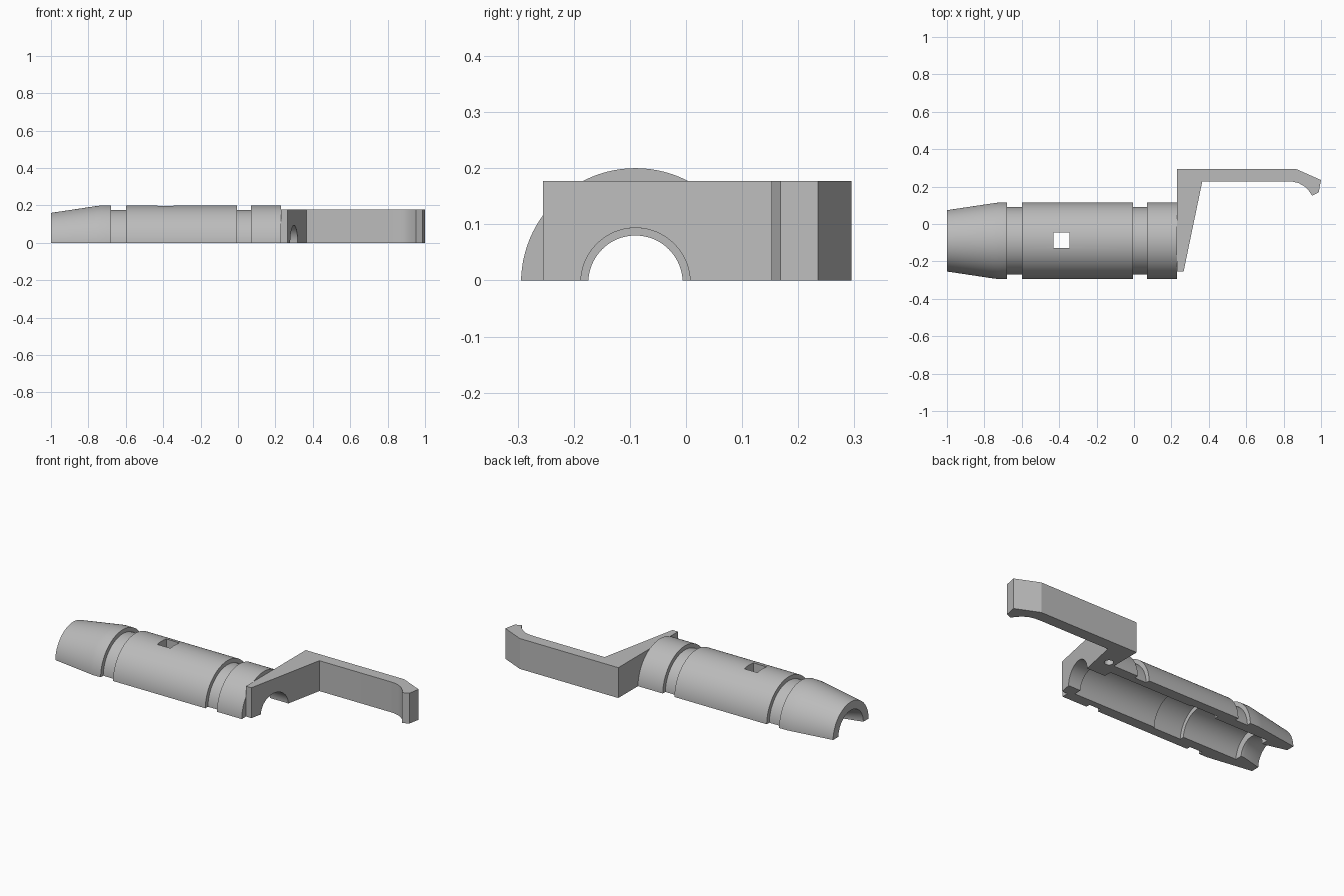
import bpy
import bmesh
from math import pi
from mathutils import Matrix, Vector

if "Cube" in bpy.data.objects:
    bpy.data.objects.remove(bpy.data.objects["Cube"])

AXIS = Vector((0, -0.09, -0.004))  # bore axis, just below the split face

grey = bpy.data.materials.new("plain grey")
grey.use_nodes = True
grey.diffuse_color = (0.5, 0.5, 0.5, 1)
grey.node_tree.nodes["Principled BSDF"].inputs["Base Color"].default_value = (0.5, 0.5, 0.5, 1)


def make(name, bm):
    bmesh.ops.recalc_face_normals(bm, faces=bm.faces)
    mesh = bpy.data.meshes.new(name)
    bm.to_mesh(mesh)
    bm.free()
    mesh.materials.append(grey)
    obj = bpy.data.objects.new(name, mesh)
    bpy.context.collection.objects.link(obj)
    return obj


def cutter_box(center, size):
    bm = bmesh.new()
    bmesh.ops.create_cube(bm, size=1, matrix=Matrix.Translation(center) @ Matrix.Diagonal((*size, 1)))
    return make("cutter", bm)


def cutter_rod(center, radius, length, along_x=False):
    bm = bmesh.new()
    turn = Matrix.Rotation(pi / 2, 4, "Y") if along_x else Matrix()
    bmesh.ops.create_cone(bm, cap_ends=True, segments=64, radius1=radius, radius2=radius,
                          depth=length, matrix=Matrix.Translation(center) @ turn)
    return make("cutter", bm)


def cut(obj, cutter):
    mod = obj.modifiers.new("cut", "BOOLEAN")
    mod.operation = "DIFFERENCE"
    mod.solver = "EXACT"
    mod.object = cutter
    cutter.hide_render = True
    bpy.context.view_layer.update()
    shape = bpy.data.meshes.new_from_object(obj.evaluated_get(bpy.context.evaluated_depsgraph_get()))
    obj.modifiers.clear()
    obj.data = shape
    bpy.data.objects.remove(cutter)


def smooth(obj):
    bpy.ops.object.select_all(action="DESELECT")
    obj.select_set(True)
    bpy.context.view_layer.objects.active = obj
    bpy.ops.object.shade_smooth_by_angle(angle=0.4)


# Half barrel: turned wall section (x, radius), split along its length
outside = [(-1, .164), (-.76, .2), (-.73, .204), (-.68, .204), (-.68, .18), (-.6, .18),
           (-.6, .204), (-.005, .204), (-.005, .18), (.07, .18), (.07, .204), (.23, .204)]
inside = [(.23, .0975), (.2, .0975), (.2, .142), (-.33, .142), (-.33, .15), (-.51, .15),
          (-.51, .125), (-.86, .125), (-.86, .084), (-.88, .084), (-1, .115)]
bm = bmesh.new()
ring = [bm.verts.new(AXIS + Vector((x, 0, r))) for x, r in outside + inside]
edges = [bm.edges.new((a, b)) for a, b in zip(ring, ring[1:] + ring[:1])]
bmesh.ops.spin(bm, geom=ring + edges, cent=AXIS, axis=(1, 0, 0), angle=2 * pi, steps=96)
bmesh.ops.remove_doubles(bm, verts=bm.verts, dist=0.0001)
bmesh.ops.bisect_plane(bm, geom=bm.verts[:] + bm.edges[:] + bm.faces[:], plane_co=(0, 0, 0),
                       plane_no=(0, 0, 1), clear_inner=True)
bmesh.ops.holes_fill(bm, edges=[e for e in bm.edges if e.is_boundary], sides=0)
barrel = make("half_barrel", bm)

# Square window through the top of the barrel
cut(barrel, cutter_box((-.387, -.087, .2), (.085, .085, .3)))
smooth(barrel)

# Bracket: end plate and arm with hooked tip, extruded upwards
outline = [(.23, .295), (.865, .295), (1, .235), (.987, .168), (.952, .152), (.935, .178),
           (.91, .202), (.88, .219), (.85, .226), (.82, .228), (.365, .228), (.265, -.255), (.23, -.255)]
bm = bmesh.new()
base = bm.faces.new([bm.verts.new((x, y, 0)) for x, y in outline])
top = bmesh.ops.extrude_face_region(bm, geom=[base], use_keep_orig=True)["geom"]
bmesh.ops.translate(bm, verts=[v for v in top if isinstance(v, bmesh.types.BMVert)], vec=(0, 0, .177))
bracket = make("bracket_arm", bm)

# Bore opening and blind dowel hole in the bracket
cut(bracket, cutter_rod(AXIS + Vector((.3, 0, 0)), .0975, .4, along_x=True))
cut(bracket, cutter_rod((.272, .125, 0), .024, .12))
smooth(bracket)
